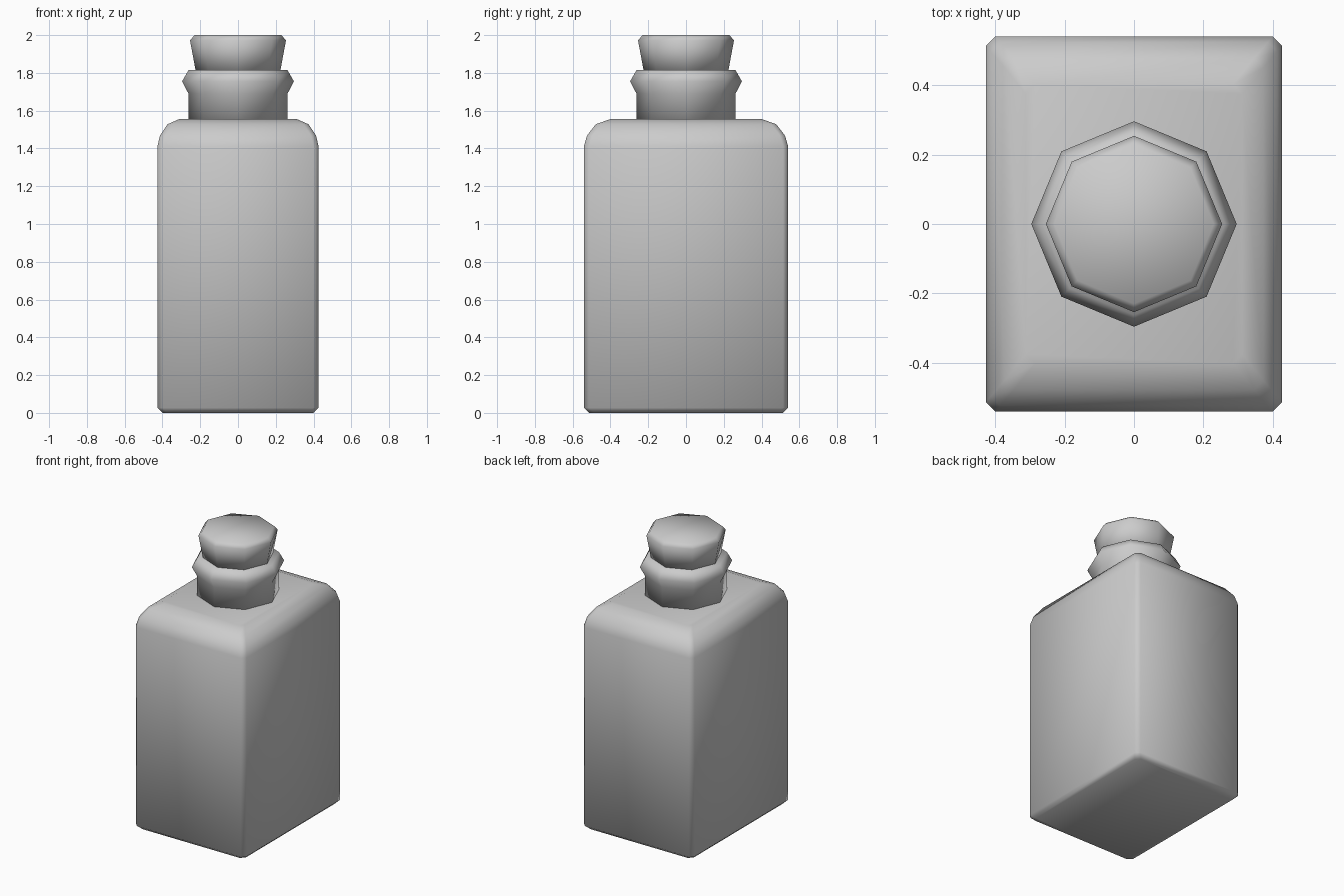
import bpy, bmesh, math

if "Cube" in bpy.data.objects:
    bpy.data.objects.remove(bpy.data.objects["Cube"])


def loft(name, rings):
    """Skin a stack of matching rings and cap both ends."""
    bm = bmesh.new()
    loops = [[bm.verts.new(p) for p in ring] for ring in rings]
    n = len(loops[0])
    for a, b in zip(loops, loops[1:]):
        for i in range(n):
            j = (i + 1) % n
            bm.faces.new((a[i], a[j], b[j], b[i]))
    bm.faces.new(loops[0][::-1])
    bm.faces.new(loops[-1])
    bmesh.ops.recalc_face_normals(bm, faces=bm.faces)
    for f in bm.faces:
        f.smooth = True
    mesh = bpy.data.meshes.new(name)
    bm.to_mesh(mesh)
    bm.free()
    obj = bpy.data.objects.new(name, mesh)
    bpy.context.collection.objects.link(obj)
    return obj


def rect(hx, hy, z, c=0.027):
    """Rectangle with chamfered corners."""
    return [(hx, -hy + c, z), (hx, hy - c, z), (hx - c, hy, z), (-hx + c, hy, z),
            (-hx, hy - c, z), (-hx, -hy + c, z), (-hx + c, -hy, z), (hx - c, -hy, z)]


def octagon(r, z):
    return [(r * math.cos(i * math.pi / 4), r * math.sin(i * math.pi / 4), z)
            for i in range(8)]


# Body: chamfered base, straight sides, rounded shoulders
loft("bottle_body", [rect(hx, hy, z) for hx, hy, z in (
    (0.400, 0.513, 0.0), (0.427, 0.541, 0.027), (0.427, 0.541, 1.41),
    (0.413, 0.524, 1.468), (0.373, 0.478, 1.528), (0.312, 0.402, 1.555))])

# Neck with flared collar
loft("bottle_neck", [octagon(r, z) for r, z in (
    (0.262, 1.54), (0.262, 1.69), (0.296, 1.755), (0.262, 1.815))])

# Tapered stopper with bevelled top
loft("stopper", [octagon(r, z) for r, z in (
    (0.222, 1.80), (0.254, 1.972), (0.230, 2.0))])
